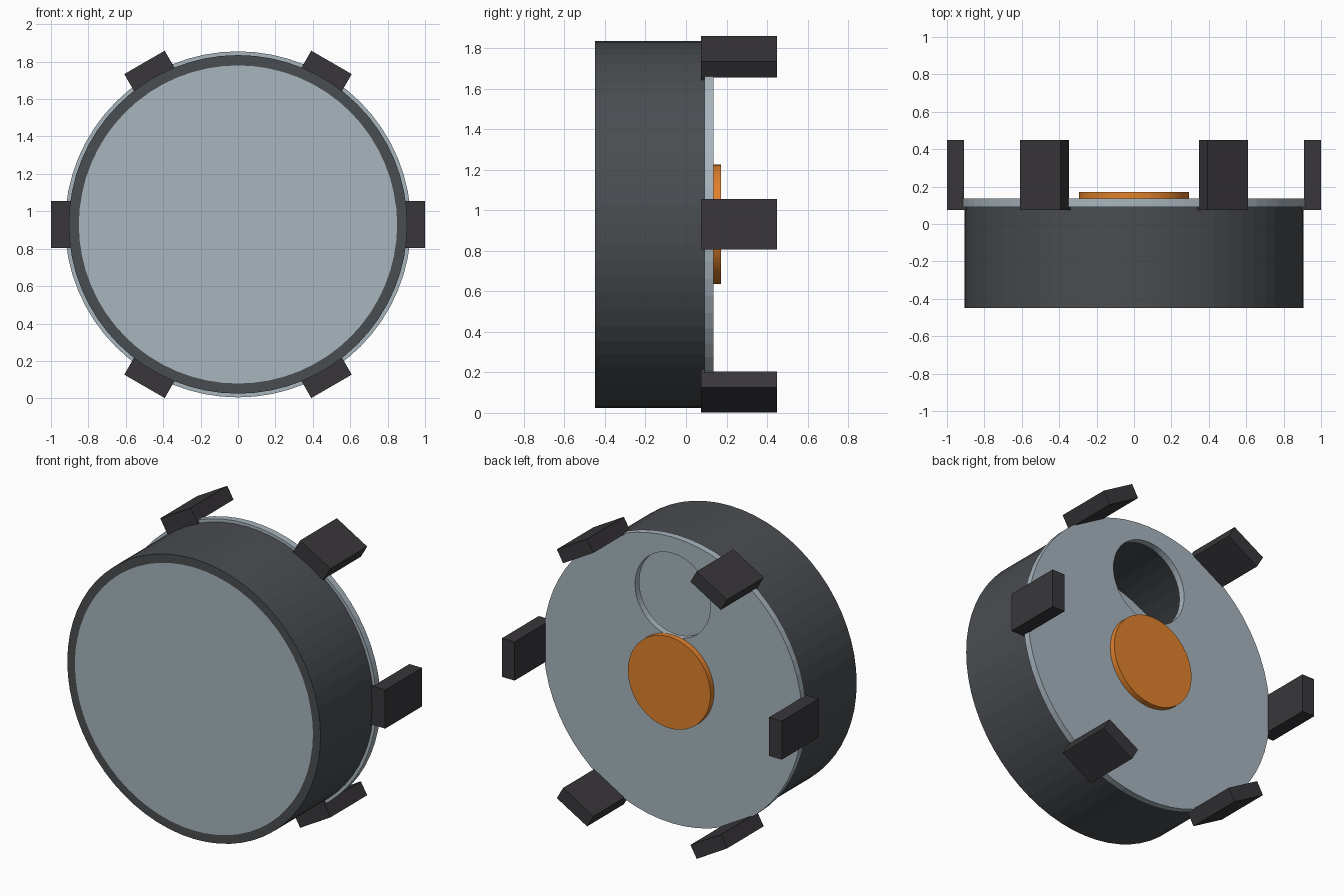
import bpy, bmesh, math
from mathutils import Matrix

if "Cube" in bpy.data.objects:
    bpy.data.objects.remove(bpy.data.objects["Cube"])

CZ = 0.93      # height of the drum axis
SEG = 64


def material(name, rgb):
    m = bpy.data.materials.new(name)
    m.diffuse_color = (*rgb, 1)
    m.use_nodes = True
    m.node_tree.nodes["Principled BSDF"].inputs["Base Color"].default_value = m.diffuse_color
    return m


dark = material("dark_grey", (0.068, 0.074, 0.082))
black = material("near_black", (0.04, 0.037, 0.042))
steel = material("pale_steel", (0.39, 0.46, 0.51))
orange = material("orange", (0.75, 0.22, 0.025))


def make_object(name, bm, mat):
    bmesh.ops.recalc_face_normals(bm, faces=bm.faces)
    mesh = bpy.data.meshes.new(name)
    bm.to_mesh(mesh)
    bm.free()
    ob = bpy.data.objects.new(name, mesh)
    bpy.context.collection.objects.link(ob)
    if mat:
        mesh.materials.append(mat)
    return ob


def disc(name, r, y0, y1, mat, z=CZ, seg=SEG):
    """Solid disc with its axis along y."""
    bm = bmesh.new()
    bmesh.ops.create_cone(
        bm, cap_ends=True, segments=seg, radius1=r, radius2=r, depth=y1 - y0,
        matrix=Matrix.Translation((0, (y0 + y1) / 2, z)) @ Matrix.Rotation(math.pi / 2, 4, 'X'))
    return make_object(name, bm, mat)


def ring(name, r_in, r_out, y0, y1, mat):
    """Hollow tube with its axis along y."""
    bm = bmesh.new()
    loops = []
    for r, y in ((r_out, y0), (r_out, y1), (r_in, y1), (r_in, y0)):
        loops.append([bm.verts.new((r * math.cos(a), y, CZ + r * math.sin(a)))
                      for a in (2 * math.pi * i / SEG for i in range(SEG))])
    for k in range(4):
        a, b = loops[k], loops[(k + 1) % 4]
        for i in range(SEG):
            j = (i + 1) % SEG
            bm.faces.new((a[i], a[j], b[j], b[i]))
    return make_object(name, bm, mat)


def bracket(name, angle, mat):
    """L-shaped lug: a foot set into the back plate and an upright tab."""
    profile = ((0.79, 0.075), (1.0, 0.075), (1.0, 0.45), (0.91, 0.45), (0.91, 0.134), (0.79, 0.134))
    bm = bmesh.new()
    face = bm.faces.new([bm.verts.new((r, y, -0.125)) for r, y in profile])
    ext = bmesh.ops.extrude_face_region(bm, geom=[face])
    bmesh.ops.translate(bm, vec=(0, 0, 0.25),
                        verts=[v for v in ext["geom"] if isinstance(v, bmesh.types.BMVert)])
    bm.transform(Matrix.Translation((0, 0, CZ)) @ Matrix.Rotation(angle, 4, 'Y'))
    return make_object(name, bm, mat)


# Hollow drum and its front panel
ring("drum_wall", 0.85, 0.905, -0.45, 0.092, dark)
disc("front_panel", 0.851, -0.45, -0.405, steel)

# Back plate with a round opening above the centre
plate = disc("back_plate", 0.925, 0.092, 0.135, steel)
cutter = disc("opening_cutter", 0.27, 0.0, 0.25, None, z=CZ + 0.55, seg=48)
cutter.hide_render = True
mod = plate.modifiers.new("opening", 'BOOLEAN')
mod.operation = 'DIFFERENCE'
mod.solver = 'EXACT'
mod.object = cutter
bpy.context.view_layer.objects.active = plate
bpy.ops.object.modifier_apply(modifier=mod.name)
bpy.data.objects.remove(cutter)

# Raised centre button
disc("centre_button", 0.295, 0.135, 0.172, orange)

# Six lugs around the rim
for i in range(6):
    bracket(f"rim_lug_{i + 1}", i * math.pi / 3, black)
